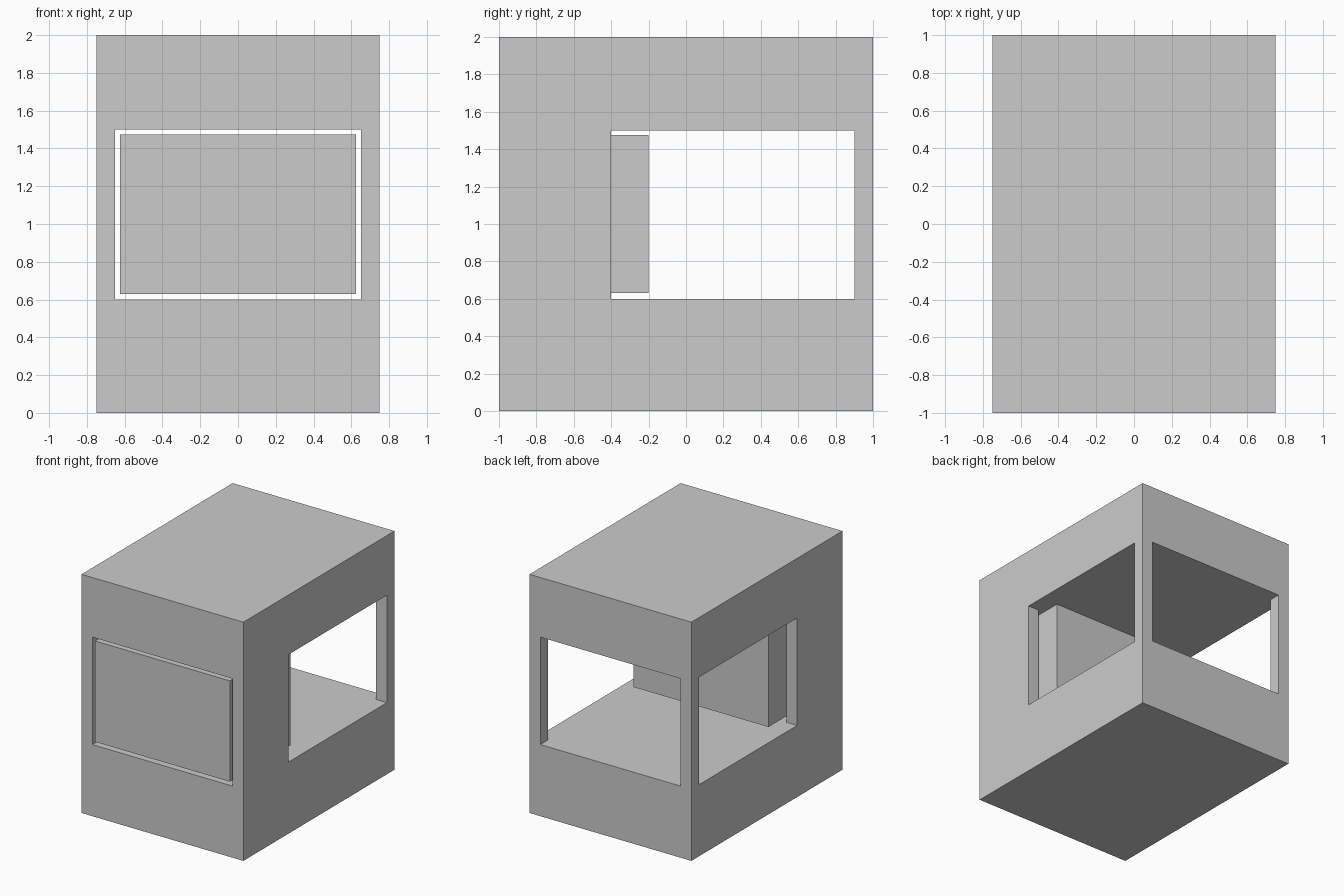
import bpy
from mathutils import Vector

default = bpy.data.objects.get("Cube")
if default:
    bpy.data.objects.remove(default, do_unlink=True)

grey = bpy.data.materials.new("plain_grey")
grey.use_nodes = True
colour = (0.6, 0.6, 0.6, 1)
grey.diffuse_color = colour
grey.node_tree.nodes["Principled BSDF"].inputs["Base Color"].default_value = colour


def box(name, low, high):
    """Add a box between two opposite corners."""
    low, high = Vector(low), Vector(high)
    bpy.ops.mesh.primitive_cube_add(size=1, location=(low + high) / 2)
    ob = bpy.context.object
    ob.name = name
    ob.scale = high - low
    bpy.ops.object.transform_apply(location=False, rotation=False, scale=True)
    ob.data.materials.append(grey)
    return ob


def cut(target, name, low, high):
    """Subtract a box from the target."""
    cutter = box(name, low, high)
    cutter.hide_render = True
    mod = target.modifiers.new(name, "BOOLEAN")
    mod.operation = "DIFFERENCE"
    mod.solver = "EXACT"
    mod.object = cutter
    bpy.context.view_layer.objects.active = target
    bpy.ops.object.modifier_apply(modifier=name)
    bpy.data.objects.remove(cutter, do_unlink=True)


# Cabinet: one tunnel front to back, and a wide window through both sides
cabinet = box("cabinet", (-0.75, -1, 0), (0.75, 1, 2))
cut(cabinet, "tunnel_cutter", (-0.65, -1.2, 0.6), (0.65, 1.2, 1.5))
cut(cabinet, "side_window_cutter", (-1, -0.4, 0.6), (1, 0.9, 1.5))

# Block set in the front opening with an even gap all round
box("front_block", (-0.625, -1, 0.63), (0.625, -0.2, 1.475))
